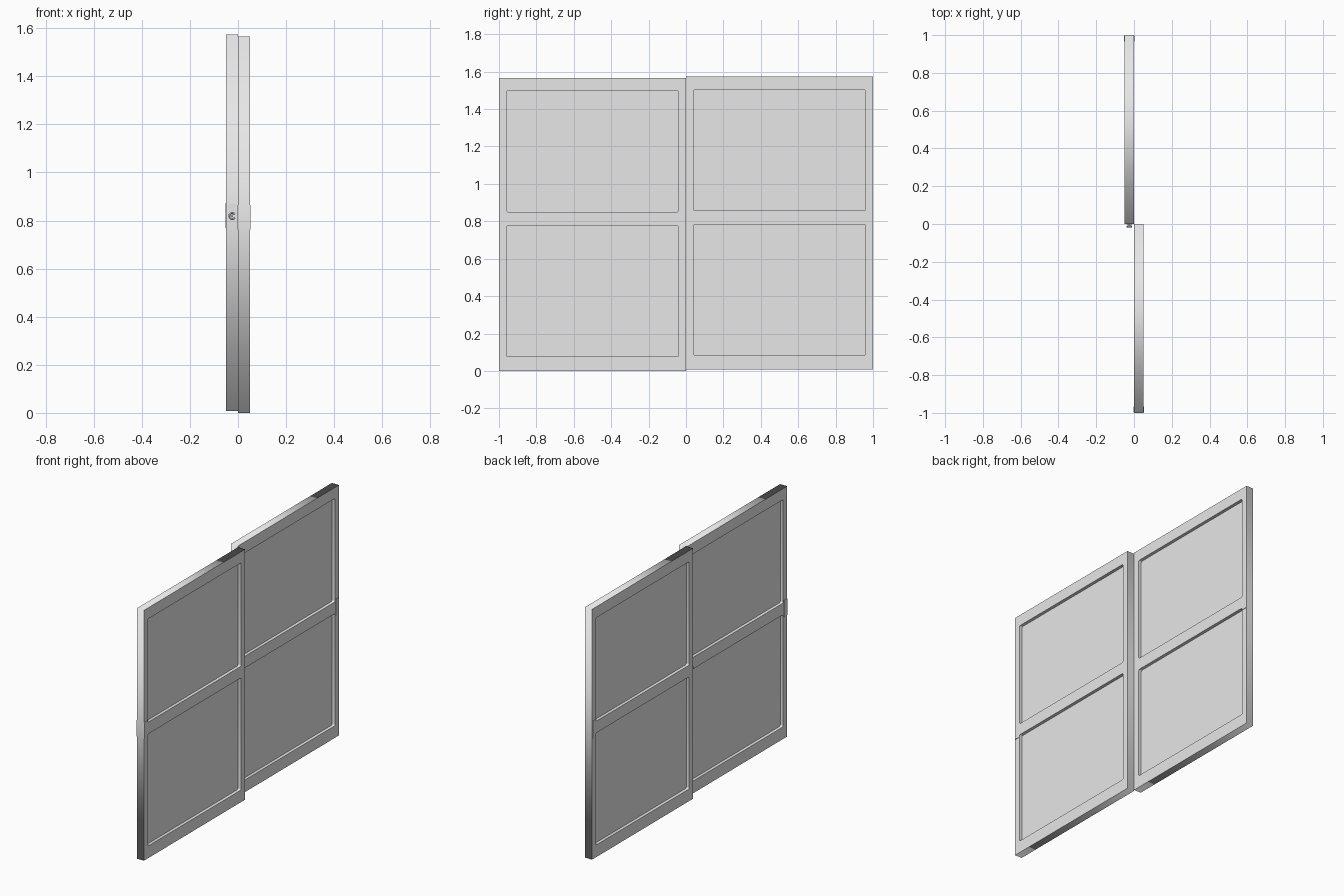
import bpy
from math import radians, cos, sin, pi

if "Cube" in bpy.data.objects:
    bpy.data.objects.remove(bpy.data.objects["Cube"], do_unlink=True)

grey = bpy.data.materials.new("light grey")
grey.use_nodes = True
grey.diffuse_color = (0.8, 0.8, 0.8, 1)
grey.node_tree.nodes["Principled BSDF"].inputs["Base Color"].default_value = (0.8, 0.8, 0.8, 1)

THICK, HEIGHT = 0.049, 1.566


def box(name, lo, hi):
    bpy.ops.mesh.primitive_cube_add(size=1, location=[(a + b) / 2 for a, b in zip(lo, hi)])
    ob = bpy.context.object
    ob.name = name
    ob.scale = [b - a for a, b in zip(lo, hi)]
    bpy.ops.object.transform_apply(location=False, rotation=False, scale=True)
    ob.data.materials.append(grey)
    return ob


def rounded_rect(w0, w1, h0, h1, r, steps=4):
    corners = [(w1 - r, h1 - r), (w0 + r, h1 - r), (w0 + r, h0 + r), (w1 - r, h0 + r)]
    if r == 0:
        return corners
    return [(cx + r * cos((k + s / steps) * pi / 2), cy + r * sin((k + s / steps) * pi / 2))
            for k, (cx, cy) in enumerate(corners) for s in range(steps + 1)]


def finish_curve(name, curve):
    ob = bpy.data.objects.new(name, curve)
    bpy.context.collection.objects.link(ob)
    curve.materials.append(grey)
    bpy.ops.object.select_all(action='DESELECT')
    ob.select_set(True)
    bpy.context.view_layer.objects.active = ob
    bpy.ops.object.convert(target='MESH')
    return bpy.context.object


def add_spline(curve, pts, cyclic):
    sp = curve.splines.new('POLY')
    sp.points.add(len(pts) - 1)
    for p, co in zip(sp.points, pts):
        p.co = (*co, 0, 1) if len(co) == 2 else (*co, 1)
    sp.use_cyclic_u = cyclic


def panel(side, x, y0, z):
    # Frame with two rounded openings, extruded through its thickness
    curve = bpy.data.curves.new(side + "_frame", 'CURVE')
    curve.dimensions, curve.fill_mode = '2D', 'BOTH'
    curve.extrude = THICK / 2
    add_spline(curve, rounded_rect(0, 1, 0, HEIGHT, 0), True)
    for low, high in ((0.076, 0.777), (0.85, 1.497)):
        add_spline(curve, rounded_rect(0.04, 0.96, low, high, 0.009), True)
    frame = finish_curve(side + "_frame", curve)
    frame.rotation_euler = (radians(90), 0, radians(90))
    frame.location = (x, y0, z)

    # Thin pane set into the middle of the frame
    box(side + "_pane", (x - 0.005, y0 + 0.03, z + 0.06), (x + 0.005, y0 + 0.97, z + 1.51))

    # Pull plates on both faces at the outer edge
    outer = y0 + 0.967 if y0 >= 0 else y0 + 0.003
    for face, d in (("left", 1), ("right", -1)):
        a, b = sorted((x + d * (THICK / 2 - 0.004), x + d * (THICK / 2 + 0.003)))
        box(f"{side}_pull_plate_{face}", (a, outer, 0.762 + z), (b, outer + 0.03, 0.865 + z))


panel("front_panel", 0.0245, -1, 0)
panel("back_panel", -0.0255, 0, 0.007)

# Latch on the inner edge of the back panel
box("latch_plate", (-0.04, -0.003, 0.765), (-0.01, 0.002, 0.868))
box("latch_stem", (-0.018, -0.008, 0.825), (-0.012, -0.002, 0.865))
hook = bpy.data.curves.new("latch_hook", 'CURVE')
hook.dimensions = '3D'
hook.bevel_depth, hook.bevel_resolution, hook.use_fill_caps = 0.005, 1, True
add_spline(hook, [(-0.024 + 0.012 * cos(radians(a)), -0.014, 0.819 + 0.013 * sin(radians(a)))
                  for a in range(30, 331, 30)], False)
finish_curve("latch_hook", hook)
bpy.ops.object.shade_smooth_by_angle()
box("latch_pin", (-0.028, -0.019, 0.814), (-0.02, 0, 0.824))
